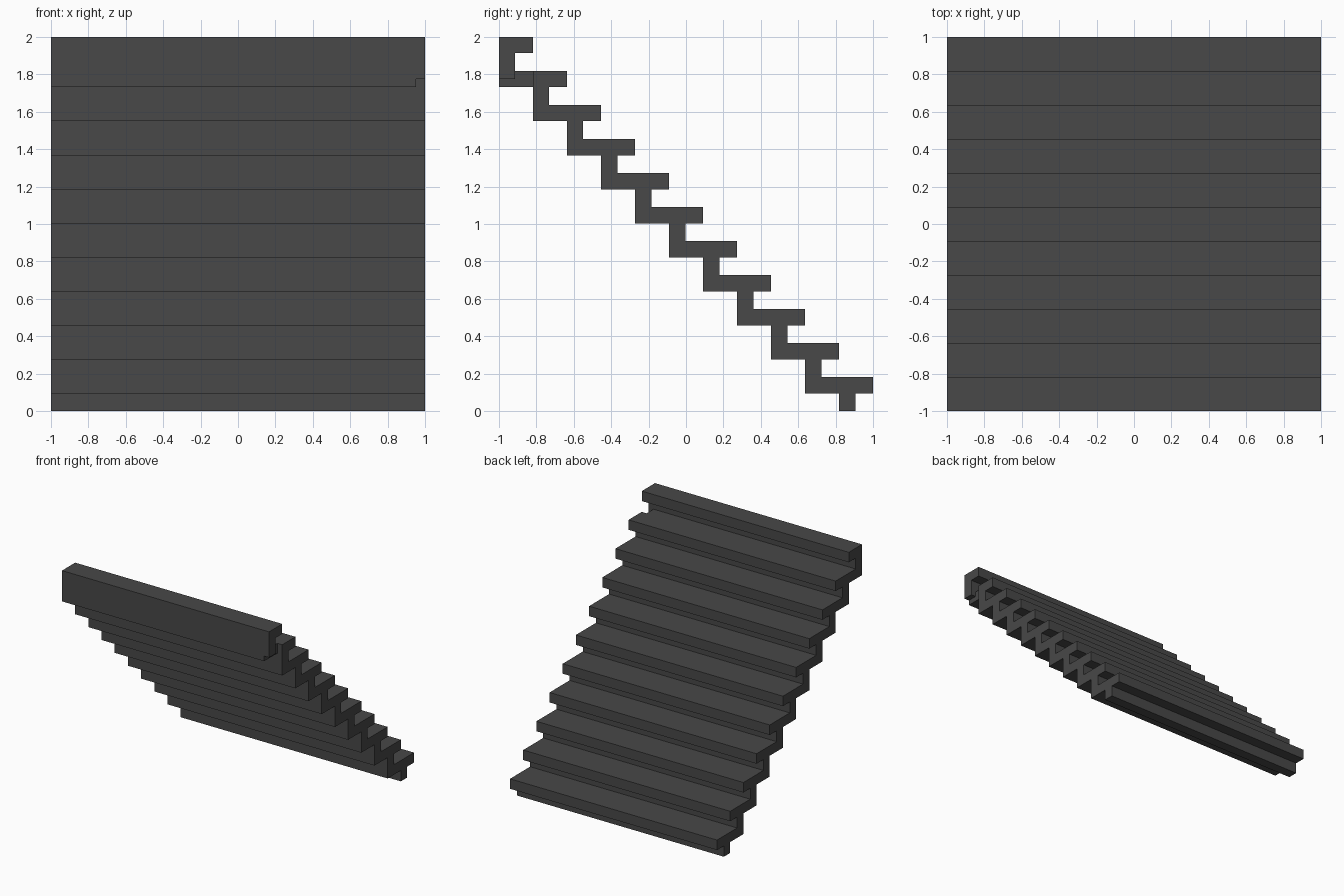
import bpy, bmesh

if "Cube" in bpy.data.objects:
    bpy.data.objects.remove(bpy.data.objects["Cube"])

STEPS = 11
P = 2 / STEPS      # rise and run of one step
T = 0.087          # thickness of treads and risers

grey = bpy.data.materials.new("dark grey")
grey.diffuse_color = (0.065, 0.065, 0.065, 1)
grey.use_nodes = True
grey.node_tree.nodes["Principled BSDF"].inputs["Base Color"].default_value = grey.diffuse_color


def prism(name, outline, x0, x1):
    """Extrude a (y, z) outline along x."""
    bm = bmesh.new()
    face = bm.faces.new([bm.verts.new((x0, y, z)) for y, z in outline])
    ext = bmesh.ops.extrude_face_region(bm, geom=[face])["geom"]
    bmesh.ops.translate(bm, vec=(x1 - x0, 0, 0),
                        verts=[v for v in ext if isinstance(v, bmesh.types.BMVert)])
    bmesh.ops.recalc_face_normals(bm, faces=bm.faces[:])
    me = bpy.data.meshes.new(name)
    bm.to_mesh(me)
    bm.free()
    ob = bpy.data.objects.new(name, me)
    bpy.context.collection.objects.link(ob)
    me.materials.append(grey)
    return ob


def riser(i):
    return 1 - (i + 1) * P      # y of the riser's front face


def under(i):
    return (i + 1) * P - T      # z of the tread's underside


# Zigzag section: up the walking side, back down the underside
outline = []
for i in range(STEPS):
    nose = 1 - i * P
    outline += [(riser(i) + T, i * P), (riser(i) + T, under(i)),
                (nose, under(i)), (nose, (i + 1) * P)]
outline.append((-1, 2))
for i in range(STEPS - 1, 0, -1):
    outline += [(riser(i), under(i - 1)), (riser(i - 1), under(i - 1))]
outline.append((riser(0), 0))
stairs = prism("stair_flight", outline, -1, 1)

# Small notch at the right end under the top riser
cutter = prism("notch_cutter",
               [(-1.1, 1.6), (riser(9), 1.6), (riser(9), 1.86),
                (riser(10) + T, 1.86), (riser(10) + T, 1.775), (-1.1, 1.775)],
               0.953, 1.1)
cutter.hide_render = True
cutter.hide_viewport = True
mod = stairs.modifiers.new("notch", 'BOOLEAN')
mod.operation = 'DIFFERENCE'
mod.solver = 'EXACT'
mod.object = cutter
